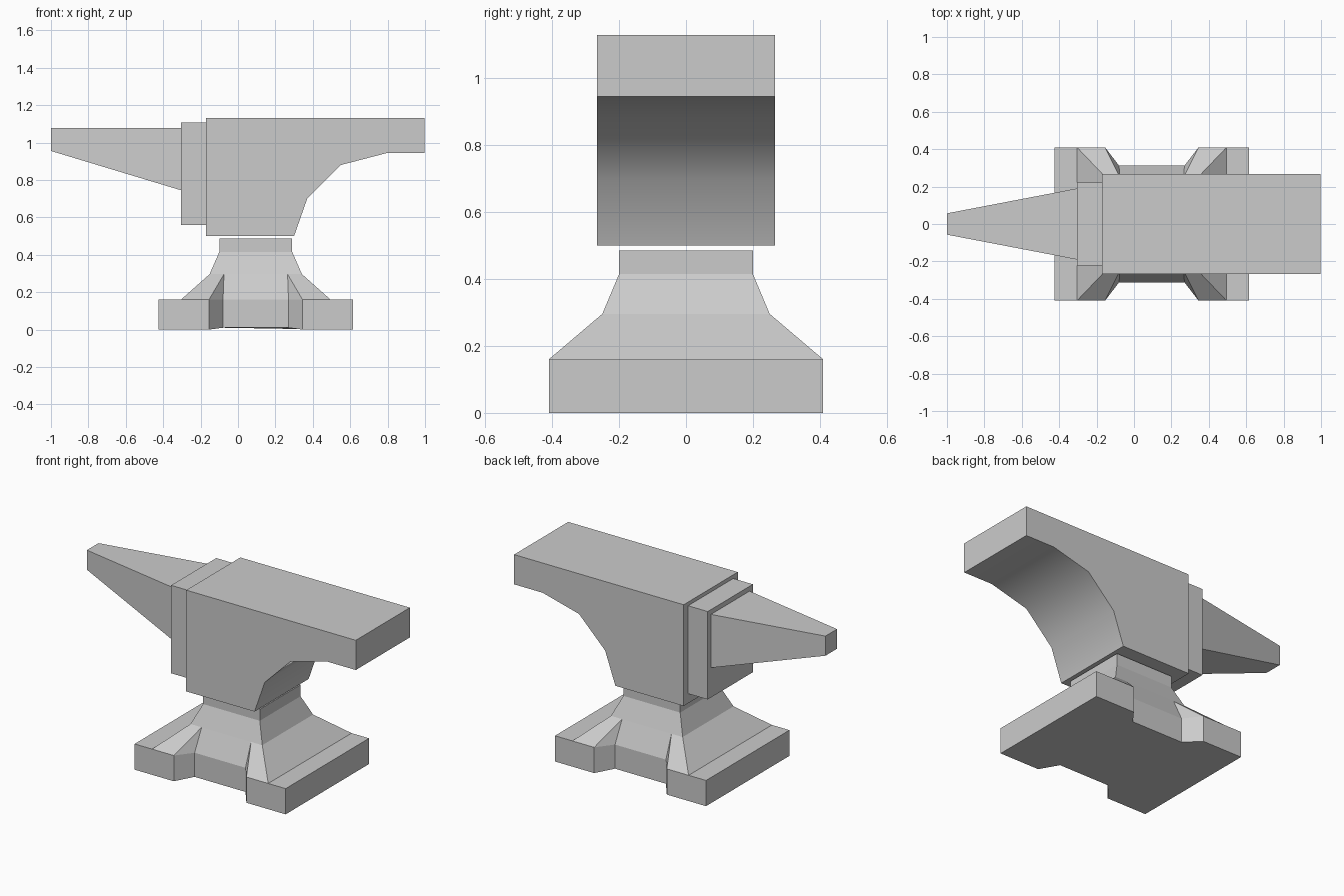
import bpy, bmesh, math

if "Cube" in bpy.data.objects:
    bpy.data.objects.remove(bpy.data.objects["Cube"])


def finish(name, bm):
    bmesh.ops.recalc_face_normals(bm, faces=bm.faces)
    mesh = bpy.data.meshes.new(name)
    bm.to_mesh(mesh)
    bm.free()
    obj = bpy.data.objects.new(name, mesh)
    bpy.context.collection.objects.link(obj)
    return obj


def loft(name, rings):
    """Skin a stack of equal-length rings, merging coincident points."""
    bm, found = bmesh.new(), {}

    def vert(p):
        key = tuple(round(c, 4) for c in p)
        if key not in found:
            found[key] = bm.verts.new(key)
        return found[key]

    def face(points):
        verts = list(dict.fromkeys(vert(p) for p in points))
        if len(verts) > 2:
            bm.faces.new(verts)

    for a, b in zip(rings, rings[1:]):
        for i in range(len(a)):
            j = (i + 1) % len(a)
            face((a[i], a[j], b[j], b[i]))
    face(rings[0])
    face(rings[-1])
    return finish(name, bm)


def rect(x, y, z0, z1):
    return [(x, -y, z0), (x, y, z0), (x, y, z1), (x, -y, z1)]


# Body: side profile carried across the width, softly shaded under the heel
profile = [(-0.17, 0.5), (0.30, 0.5), (0.37, 0.70), (0.55, 0.88),
           (0.80, 0.945), (0.997, 0.945), (0.997, 1.13), (-0.17, 1.13)]
body = loft("body", [[(x, y, z) for x, z in profile] for y in (-0.266, 0.266)])
bpy.context.view_layer.objects.active = body
body.select_set(True)
bpy.ops.object.shade_smooth_by_angle(angle=math.radians(40))

# Collar and tapered horn
loft("collar", [rect(-0.305, 0.222, 0.56, 1.107), rect(-0.17, 0.222, 0.56, 1.107)])
loft("horn", [rect(-1.0, 0.057, 0.955, 1.077), rect(-0.305, 0.19, 0.745, 1.077)])


# Base: notched foot, sloping shoulders and neck
def base_ring(z, end, slope, outer, inner, y, y_mid, lift=0.0):
    half = [(end, y, z), (slope, y, z), (outer, y, z), (inner, y_mid, z + lift)]
    side = half + [(-x, b, c) for x, b, c in reversed(half)]
    return [(0.095 + x, b, c) for x, b, c in side] + \
           [(0.095 + x, -b, c) for x, b, c in reversed(side)]


loft("base", [
    base_ring(0.00, 0.52, 0.40, 0.25, 0.175, 0.41, 0.312, 0.01),
    base_ring(0.16, 0.52, 0.40, 0.25, 0.175, 0.41, 0.312),
    base_ring(0.16, 0.40, 0.40, 0.25, 0.175, 0.41, 0.312),
    base_ring(0.296, 0.247, 0.247, 0.17, 0.17, 0.25, 0.25),
    base_ring(0.415, 0.195, 0.195, 0.15, 0.15, 0.20, 0.20),
    base_ring(0.486, 0.195, 0.195, 0.15, 0.15, 0.20, 0.20),
])
